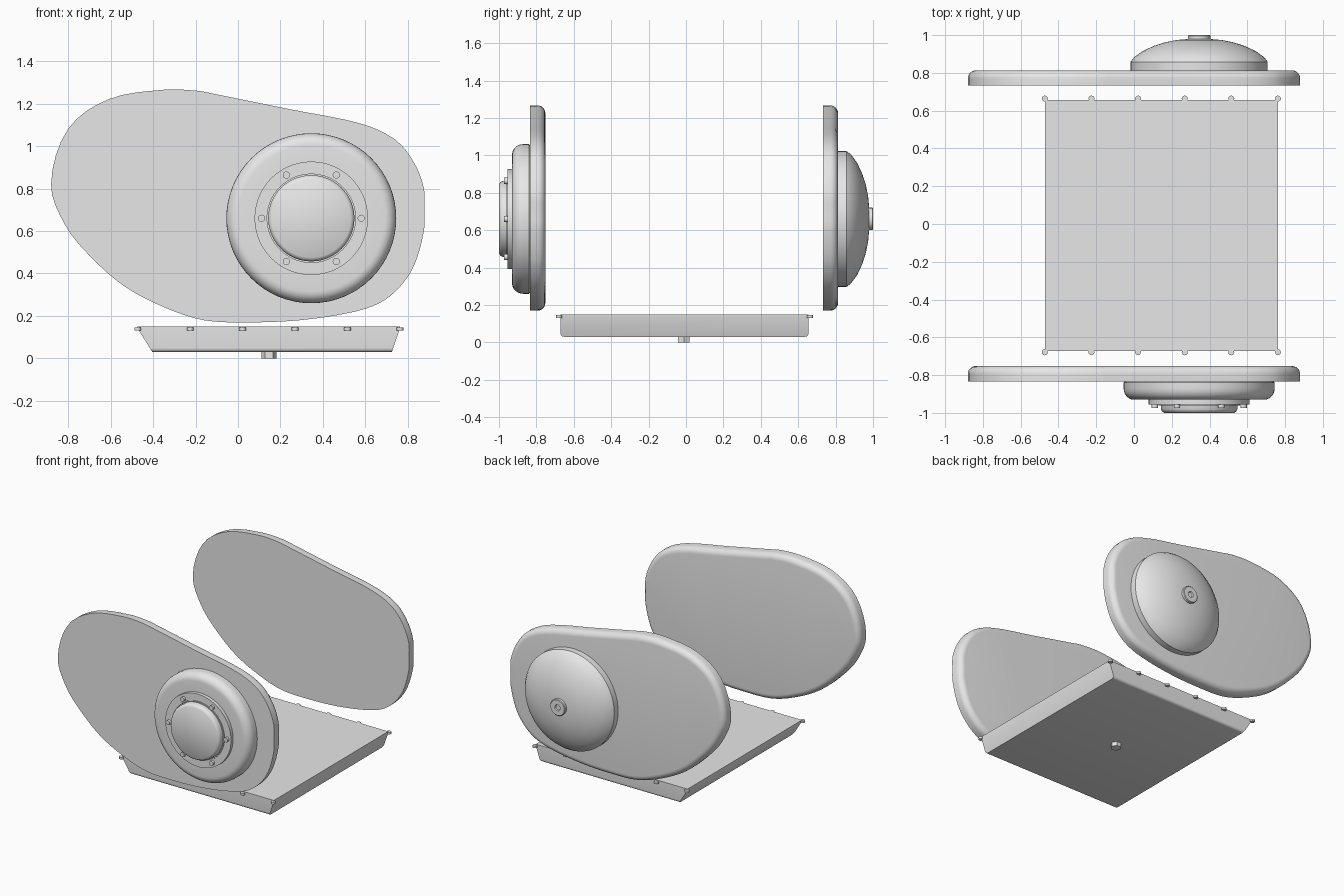
import bpy, bmesh, math
from mathutils import Vector
from mathutils.geometry import interpolate_bezier

cube = bpy.data.objects.get("Cube")
if cube:
    bpy.data.objects.remove(cube, do_unlink=True)

GREY = (0.8, 0.8, 0.8, 1)
metal = bpy.data.materials.new("plain grey")
metal.use_nodes = True
metal.diffuse_color = GREY
for node in metal.node_tree.nodes:
    if node.type == 'BSDF_PRINCIPLED':
        node.inputs["Base Color"].default_value = GREY


def finish(name, bm, angle=35):
    """Turn a bmesh into a named, smooth shaded object."""
    bmesh.ops.recalc_face_normals(bm, faces=bm.faces)
    mesh = bpy.data.meshes.new(name)
    bm.to_mesh(mesh)
    bm.free()
    mesh.materials.append(metal)
    obj = bpy.data.objects.new(name, mesh)
    bpy.context.collection.objects.link(obj)
    bpy.ops.object.select_all(action='DESELECT')
    obj.select_set(True)
    bpy.context.view_layer.objects.active = obj
    bpy.ops.object.shade_smooth_by_angle(angle=math.radians(angle))
    return obj


def loft(name, rings):
    """Bridge closed rings of equal length and cap both ends."""
    bm = bmesh.new()
    loops = [[bm.verts.new(p) for p in ring] for ring in rings]
    for a, b in zip(loops, loops[1:]):
        for i in range(len(a)):
            j = (i + 1) % len(a)
            bm.faces.new((a[i], a[j], b[j], b[i]))
    bm.faces.new(loops[0])
    bm.faces.new(loops[-1])
    return finish(name, bm)


def circle_y(cx, cz, r, y, sides):
    steps = [math.tau * i / sides for i in range(sides)]
    return [(cx + r * math.cos(a), y, cz + r * math.sin(a)) for a in steps]


def lathe_y(name, cx, cz, profile, sides=64):
    """Revolve (radius, y) points around an axis along y."""
    return loft(name, [circle_y(cx, cz, r, y, sides) for r, y in profile])


def peg_z(name, x, y, r, low, high, sides):
    steps = [math.tau * i / sides for i in range(sides)]
    return loft(name, [[(x + r * math.cos(a), y + r * math.sin(a), z) for a in steps]
                       for z in (low, high)])


# Outline shared by both side covers, clockwise from the far left
OUTLINE = [Vector(p) for p in (
    (-.88, .82), (-.8, 1.08), (-.61, 1.22), (-.35, 1.265), (-.19, 1.26), (-.11, 1.245),
    (.24, 1.174), (.58, 1.105), (.74, 1.03), (.83, .92), (.875, .8), (.878, .7),
    (.875, .6), (.83, .44), (.76, .335), (.665, .26), (.525, .215), (.29, .18),
    (.055, .17), (-.16, .18), (-.345, .24), (-.535, .34), (-.7, .485), (-.815, .63))]


def smooth_loop(points, steps=5):
    count = len(points)
    tangents = [(points[(i + 1) % count] - points[i - 1]).normalized() for i in range(count)]
    result = []
    for i in range(count):
        j = (i + 1) % count
        a, b = points[i], points[j]
        reach = (b - a).length / 3
        curve = interpolate_bezier(a, a + tangents[i] * reach, b - tangents[j] * reach, b, steps)
        result += [Vector(p[:2]) for p in curve[:-1]]
    return result


def cover(name, flat_y, round_y, radius=.042):
    """Side cover: sharp on its -y face, rounded rim on its +y face."""
    loop = smooth_loop(OUTLINE)
    count = len(loop)
    inward = []
    for i in range(count):
        t = (loop[(i + 1) % count] - loop[i - 1]).normalized()
        inward.append(Vector((t.y, -t.x)))
    sections = [(0, flat_y)]
    for k in range(7):
        a = math.pi / 2 * k / 6
        sections.append((radius * (1 - math.cos(a)), round_y - radius * (1 - math.sin(a))))
    rings = []
    for inset, y in sections:
        moved = [p + n * inset for p, n in zip(loop, inward)]
        rings.append([(p.x, y, p.y) for p in moved])
    return loft(name, rings)


cover("front_cover", -.835, -.752)
cover("back_cover", .732, .813)

# Round housing, flange and cap on the front cover
CX, CZ = .345, .66
housing = [(.39, -.83), (.4, -.84), (.4, -.87)]
for k in range(1, 7):
    a = math.pi / 2 * k / 6
    housing.append((.345 + .055 * math.cos(a), -.87 - .06 * math.sin(a)))
lathe_y("front_housing", CX, CZ, housing + [(.25, -.93)])
lathe_y("front_flange", CX, CZ, [(.267, -.925), (.267, -.955), (.215, -.955),
                                 (.215, -.962), (.208, -.962), (.208, -.94)])
lathe_y("front_cap", CX, CZ, [(.203, -.93), (.203, -.98), (.197, -.992), (.185, -1)])
for i in range(6):
    a = math.tau * i / 6
    lathe_y(f"flange_bolt_{i + 1}", CX + .235 * math.cos(a), CZ + .235 * math.sin(a),
            [(.017, -.95), (.017, -.973)], sides=12)

# Dome and knob on the back cover
lathe_y("back_dome", CX, CZ, [(.363, .805), (.363, .858), (.345, .882), (.3, .915),
                              (.24, .943), (.18, .962), (.12, .974), (.05, .98)])
lathe_y("back_knob", CX, CZ, [(.06, .97), (.06, .996), (.056, 1), (.022, 1), (.018, .992)],
        sides=24)

# Tapered tray with softened lower edges
bm = bmesh.new()
section = [(-.472, .15), (.762, .15), (.762, .14), (.724, .03), (-.403, .03), (-.472, .14)]
ends = [[bm.verts.new((x, y, z)) for x, z in section] for y in (-.672, .656)]
for end in ends:
    bm.faces.new(end)
for i in range(len(section)):
    j = (i + 1) % len(section)
    bm.faces.new((ends[0][i], ends[0][j], ends[1][j], ends[1][i]))
lower = [e for e in bm.edges
         if all(v.co.z < .05 for v in e.verts) and e.verts[0].co.y == e.verts[1].co.y]
bmesh.ops.bevel(bm, geom=lower, offset=.02, segments=4, profile=.5, affect='EDGES')
finish("tray", bm)

# Tray bolts along both long edges, and the drain plug below
for side, y in (("front", -.679), ("back", .664)):
    for i in range(6):
        peg_z(f"{side}_tray_bolt_{i + 1}", -.472 + .2468 * i, y, .016, .131, .146, 12)
peg_z("drain_plug", .146, -.012, .036, 0, .035, 6)
